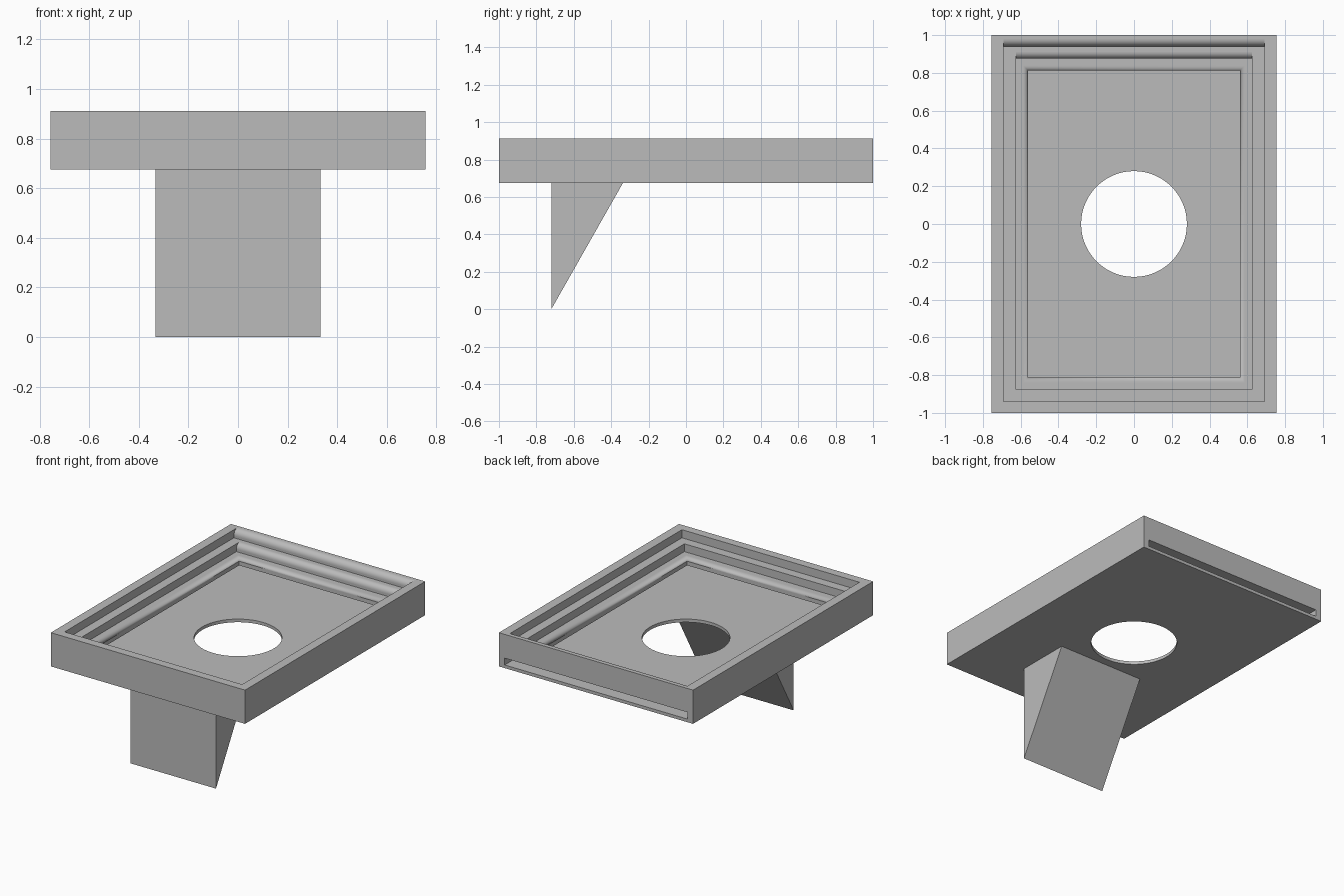
import bpy, bmesh, math
from mathutils import Matrix

if "Cube" in bpy.data.objects:
    bpy.data.objects.remove(bpy.data.objects["Cube"], do_unlink=True)

grey = bpy.data.materials.new("plain grey")
grey.use_nodes = True
colour = (0.5, 0.5, 0.5, 1)
grey.diffuse_color = colour
grey.node_tree.nodes["Principled BSDF"].inputs["Base Color"].default_value = colour


def make_object(name, bm):
    bmesh.ops.recalc_face_normals(bm, faces=bm.faces)
    mesh = bpy.data.meshes.new(name)
    bm.to_mesh(mesh)
    bm.free()
    mesh.materials.append(grey)
    obj = bpy.data.objects.new(name, mesh)
    bpy.context.collection.objects.link(obj)
    return obj


def loft(name, rings):
    """Skin a stack of rings that have equal point counts, and cap both ends."""
    bm = bmesh.new()
    loops = [[bm.verts.new(p) for p in ring] for ring in rings]
    n = len(loops[0])
    for low, high in zip(loops, loops[1:]):
        for i in range(n):
            j = (i + 1) % n
            bm.faces.new((low[i], low[j], high[j], high[i]))
    bm.faces.new(loops[0][::-1])
    bm.faces.new(loops[-1])
    return make_object(name, bm)


def rect(x0, x1, y0, y1, z):
    return [(x0, y0, z), (x1, y0, z), (x1, y1, z), (x0, y1, z)]


def box(name, x, y0, y1, z0, z1):
    return loft(name, [rect(-x, x, y0, y1, z0), rect(-x, x, y0, y1, z1)])


def recess(name, x, y, z0, z1, r, all_sides, steps=10):
    """Pocket cutter whose mouth rounds outward, on all sides or only the back."""
    rings = [rect(-x, x, -y, y, z0)]
    for i in range(steps + 1):
        a = math.pi / 2 * i / steps
        out = r * (1 - math.cos(a))
        side = out if all_sides else 0
        z = z1 - r + r * math.sin(a)
        rings.append(rect(-x - side, x + side, -y - side, y + out, z))
    rings.append([(p[0], p[1], z1 + 0.02) for p in rings[-1]])
    return loft(name, rings)


# Tray body and the heights of its steps
BASE, SLOT_LOW, LIP, STEP_2, STEP_1, TOP = 0.675, 0.697, 0.745, 0.80, 0.855, 0.912
tray = box("tray", 0.755, -1, 1, BASE, TOP)

# Stepped recesses, the sliding slot open at the back, and the round floor hole
cutters = [
    recess("upper_recess", 0.69, 0.94, STEP_1, TOP, 0.04, False),
    recess("middle_recess", 0.625, 0.875, STEP_2, STEP_1, 0.036, False),
    recess("lower_recess", 0.56, 0.812, LIP - 0.02, STEP_2, 0.026, True),
    box("back_slot", 0.71, -0.95, 1.1, SLOT_LOW, LIP),
]
bm = bmesh.new()
bmesh.ops.create_cone(bm, cap_ends=True, segments=64, radius1=0.28, radius2=0.28,
                      depth=0.1, matrix=Matrix.Translation((0, 0, BASE)))
cutters.append(make_object("floor_hole", bm))

for cutter in cutters:
    cutter.hide_render = True
    cut = tray.modifiers.new(cutter.name, 'BOOLEAN')
    cut.operation = 'DIFFERENCE'
    cut.solver = 'EXACT'
    cut.object = cutter

# Bake the cuts and drop the cutters
bpy.context.view_layer.update()
depsgraph = bpy.context.evaluated_depsgraph_get()
cut_mesh = bpy.data.meshes.new_from_object(tray.evaluated_get(depsgraph))
tray.modifiers.clear()
tray.data = cut_mesh
for cutter in cutters:
    bpy.data.objects.remove(cutter, do_unlink=True)

# Smooth only the rounded edges and the hole wall
for face in tray.data.polygons:
    face.use_smooth = max(abs(c) for c in face.normal) < 0.9985

# Wedge-shaped leg under the front
front, rear, half = -0.72, -0.337, 0.333
loft("wedge_leg", [[(x, front, 0), (x, rear, BASE), (x, front, BASE)]
                   for x in (-half, half)])
